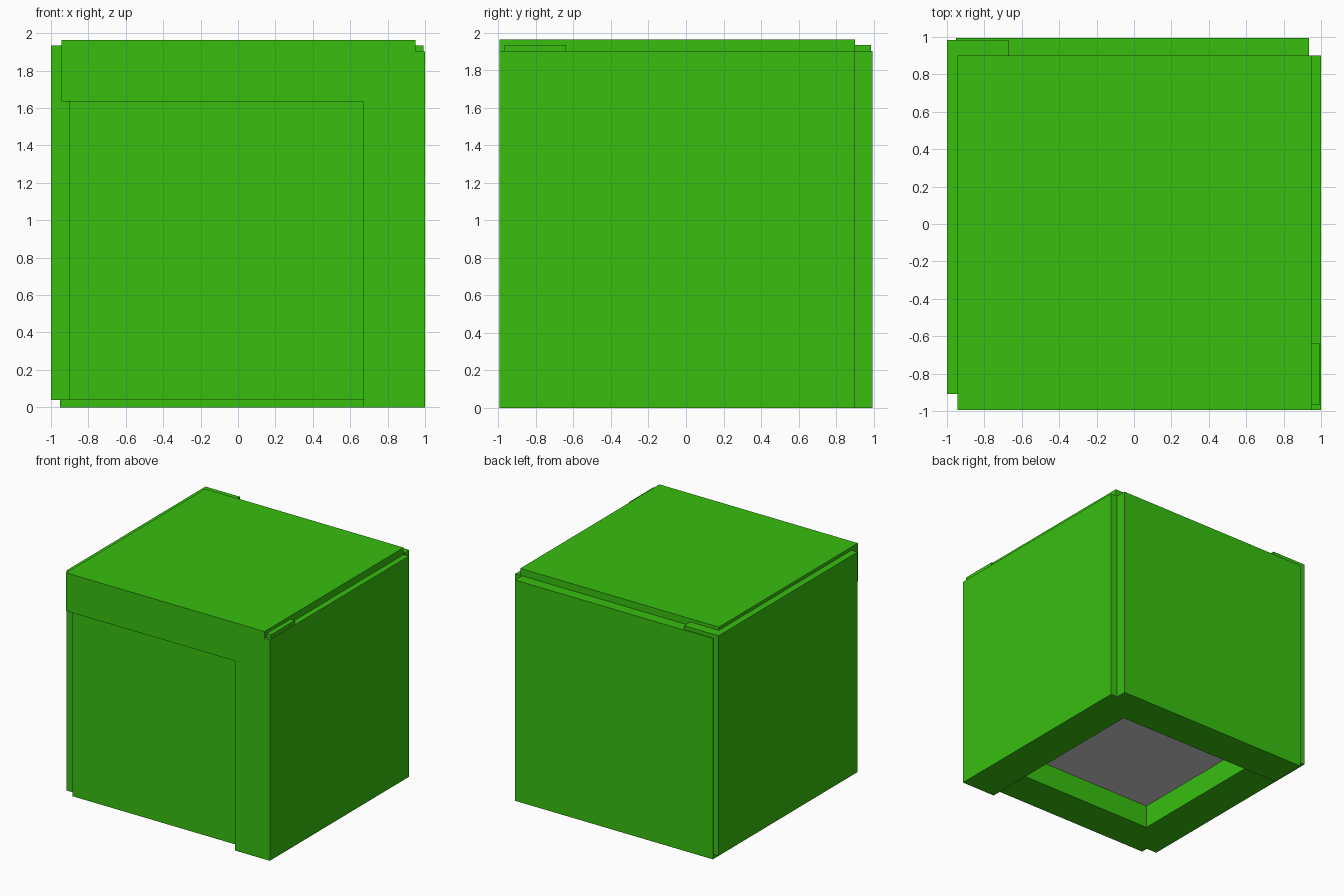
import bpy
import bmesh
from mathutils import Vector

if "Cube" in bpy.data.objects:
    bpy.data.objects.remove(bpy.data.objects["Cube"])


def material(name, rgb):
    m = bpy.data.materials.new(name)
    m.diffuse_color = (*rgb, 1.0)
    m.use_nodes = True
    m.node_tree.nodes["Principled BSDF"].inputs["Base Color"].default_value = m.diffuse_color
    return m


green = material("bright green", (0.038, 0.52, 0.0045))
grey = material("light grey", (0.61, 0.61, 0.61))


def box(name, lo, hi, mat):
    """Axis-aligned box between two opposite corners."""
    lo, hi = Vector(lo), Vector(hi)
    bm = bmesh.new()
    bmesh.ops.create_cube(bm, size=1.0)
    for v in bm.verts:
        v.co = Vector(a * b for a, b in zip(v.co, hi - lo))
    mesh = bpy.data.meshes.new(name)
    bm.to_mesh(mesh)
    bm.free()
    mesh.materials.append(mat)
    obj = bpy.data.objects.new(name, mesh)
    obj.location = (lo + hi) / 2
    bpy.context.collection.objects.link(obj)
    return obj


# Five thick, slightly offset slabs that overlap at the corners
box("top_slab", (-0.943, -0.995, 1.634), (0.95, 0.9, 1.963), green)
box("right_slab", (0.67, -0.995, 0.0), (1.0, 0.9, 1.903), green)
box("front_slab", (-0.9, -0.968, 0.038), (0.992, -0.64, 1.935), green)
box("left_slab", (-1.0, -0.908, 0.038), (-0.67, 0.985, 1.935), green)
box("back_slab", (-0.953, 0.667, 0.0), (0.936, 0.995, 1.903), green)

# Grey core, recessed in the open underside
box("inner_core", (-0.75, -0.75, 0.24), (0.75, 0.75, 1.7), grey)
